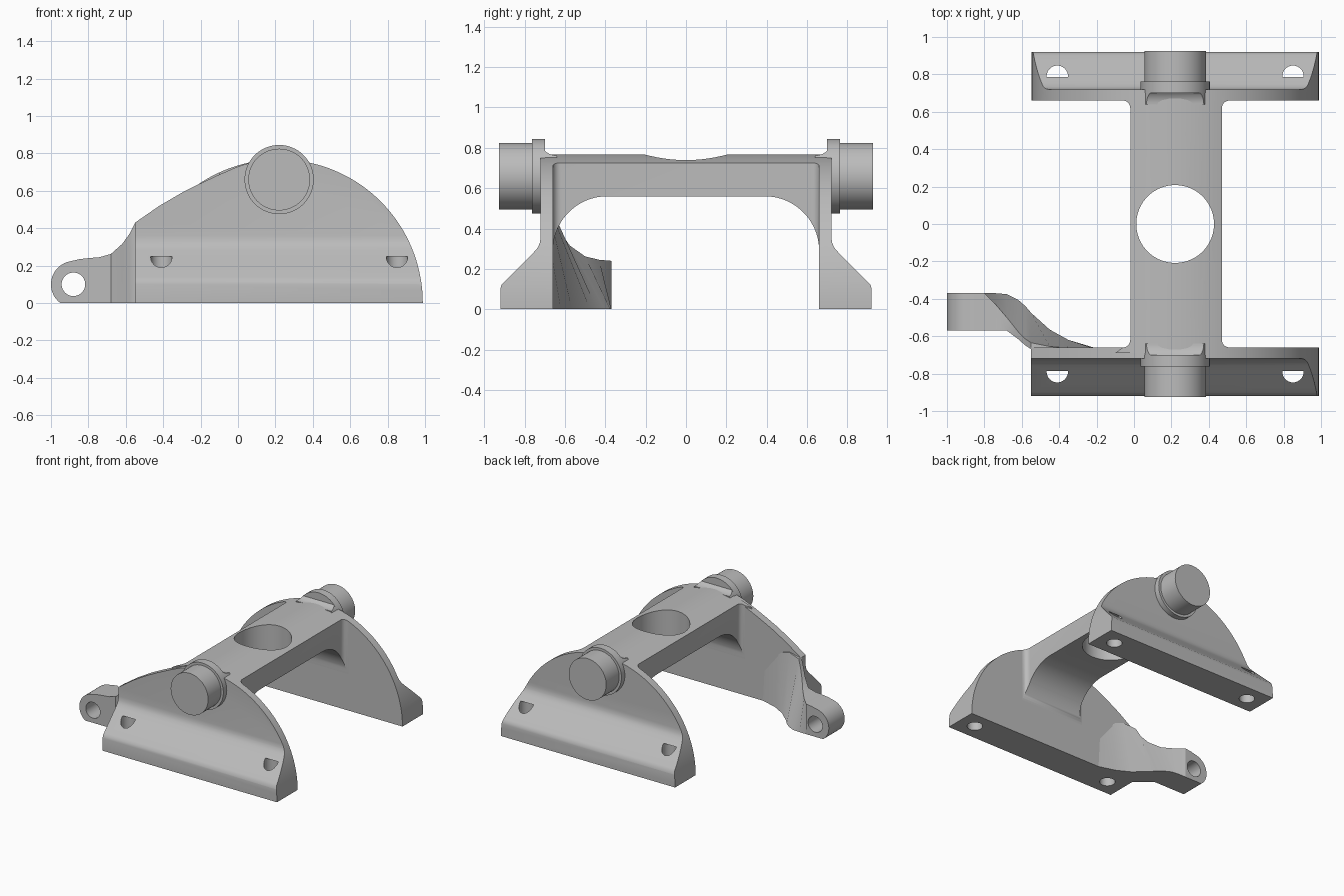
import bpy, bmesh
from math import sin, cos, pi, radians

cube = bpy.data.objects.get("Cube")
if cube:
    bpy.data.objects.remove(cube, do_unlink=True)

grey = bpy.data.materials.new("cast_grey")
grey.use_nodes = True
COLOUR = (0.5, 0.5, 0.5, 1)
grey.diffuse_color = COLOUR
grey.node_tree.nodes["Principled BSDF"].inputs["Base Color"].default_value = COLOUR

CX, R = 0.22, 0.768      # centre and radius of the arched outline
BOSS_Z = 0.66


def make(name, rings):
    """Close a stack of equal point rings into a solid."""
    bm = bmesh.new()
    vs = [[bm.verts.new(p) for p in ring] for ring in rings]
    n = len(vs[0])
    for a, b in zip(vs, vs[1:]):
        for i in range(n):
            j = (i + 1) % n
            bm.faces.new((a[i], a[j], b[j], b[i]))
    bm.faces.new(vs[0])
    bm.faces.new(vs[-1])
    bmesh.ops.recalc_face_normals(bm, faces=bm.faces)
    mesh = bpy.data.meshes.new(name)
    bm.to_mesh(mesh)
    bm.free()
    mesh.materials.append(grey)
    obj = bpy.data.objects.new(name, mesh)
    bpy.context.collection.objects.link(obj)
    return obj


def prism(name, pts, axis, lo, hi):
    place = {"x": lambda u, v, t: (t, u, v),
             "y": lambda u, v, t: (u, t, v),
             "z": lambda u, v, t: (u, v, t)}[axis]
    return make(name, [[place(u, v, t) for u, v in pts] for t in (lo, hi)])


def arc(cx, cy, r, a0, a1, n):
    return [(cx + r * cos(radians(a0 + (a1 - a0) * i / n)),
             cy + r * sin(radians(a0 + (a1 - a0) * i / n))) for i in range(n + 1)]


def circle(cx, cy, r, n=64):
    return arc(cx, cy, r, 0, 360, n)[:-1]


def combine(obj, tool, operation):
    mod = obj.modifiers.new("cut", "BOOLEAN")
    mod.operation, mod.solver, mod.object = operation, "EXACT", tool
    bpy.context.view_layer.objects.active = obj
    bpy.ops.object.modifier_apply(modifier=mod.name)
    bpy.data.objects.remove(tool, do_unlink=True)


parts = []

# Outlines of the two side plates
half_round = arc(CX, 0, R, 0, 180, 72)
sloped = arc(CX, 0, R, 0, 100, 40) + [
    (0.0, 0.73), (-0.1, 0.687), (-0.2, 0.64), (-0.3, 0.59), (-0.42, 0.52),
    (-0.55, 0.43), (-0.55, 0)]

# Plate cross-section with a sloping foot
foot = [(0.66, 0), (0.92, 0), (0.92, 0.1), (0.915, 0.12), (0.9, 0.137),
        (0.755, 0.282), (0.735, 0.305), (0.724, 0.33), (0.72, 0.36),
        (0.72, 0.8), (0.66, 0.8)]

for side, s, outline in (("front", -1, sloped), ("back", 1, half_round)):
    plate = prism(side + "_plate", [(s * y, z) for y, z in foot], "x", -0.8, 1.2)
    combine(plate, prism("tool", outline, "y", -1.2, 1.2), "INTERSECT")
    # Blind bolt holes that break out through the slope
    for x in (-0.41, 0.85):
        combine(plate, prism("tool", circle(x, s * 0.79, 0.057, 40), "z", -0.1, 0.25),
                "DIFFERENCE")
    parts.append(plate)

    # Round boss, collar and the swept shoulder behind it
    parts.append(prism(side + "_boss", circle(CX, BOSS_Z, 0.165), "y", s * 0.7, s * 0.926))
    parts.append(prism(side + "_collar", circle(CX, BOSS_Z, 0.185), "y", s * 0.70, s * 0.763))
    sweep = [(0.715, 0.6), (0.64, 0.6)] + arc(0.64, 0.85, 0.088, -90, -8, 12) + [(0.735, 0.85), (0.735, 0.6)]
    shoulder = prism(side + "_shoulder", [(s * y, z) for y, z in sweep[1:]], "x", -0.1, 0.6)
    combine(shoulder, prism("tool", circle(CX, BOSS_Z, 0.184), "y", -1, 1), "INTERSECT")
    parts.append(shoulder)

# Bridge: arched underside, filleted corners, rounded top, centre hole
under = arc(0.39, 0.29, 0.27, 0, 90, 20)
arch = [(0.69, 0.85), (0.69, 0.29)] + under
arch += [(-y, z) for y, z in reversed(arch)]
bridge = prism("bridge", arch, "x", -0.2, 0.7)
corner = arc(0.51, 0.62, 0.04, 180, 90, 8) + [(0.55, 0.69)]
right = [(x, -y) for x, y in reversed(corner)] + corner
plan = right + [(2 * 0.225 - x, y) for x, y in reversed(right)]
combine(bridge, prism("tool", plan, "z", -0.2, 1), "INTERSECT")
combine(bridge, prism("tool", half_round, "y", -1, 1), "INTERSECT")
combine(bridge, prism("tool", circle(CX, 0, 0.208, 72), "z", -0.2, 1), "DIFFERENCE")
parts.append(bridge)

# Pierced lug on the end of the arm
lug_outline = arc(-0.875, 0.1, 0.125, 233, 100, 24) + [(-0.85, 0.234), (-0.8, 0.24), (-0.8, 0)]
lug = prism("arm_lug", lug_outline, "y", -0.57, -0.37)
combine(lug, prism("tool", circle(-0.88, 0.1, 0.063, 40), "y", -1, 0), "DIFFERENCE")
parts.append(lug)

# Curved arm: x, front y, lower back y, upper back y, top z
sections = [
    (-0.8, -0.57, -0.37, -0.37, 0.24),
    (-0.74, -0.57, -0.37, -0.43, 0.245),
    (-0.68, -0.57, -0.375, -0.5, 0.262),
    (-0.62, -0.615, -0.405, -0.575, 0.315),
    (-0.58, -0.65, -0.44, -0.615, 0.37),
    (-0.55, -0.67, -0.475, -0.635, 0.43),
    (-0.45, -0.69, -0.565, -0.655, 0.45),
    (-0.35, -0.69, -0.62, -0.663, 0.42),
    (-0.2, -0.69, -0.665, -0.67, 0.3)]
parts.append(make("arm", [[(x, f, 0), (x, b, 0), (x, t, z), (x, f, z)]
                          for x, f, b, t, z in sections]))

# Smooth curves, keep machined edges sharp
bpy.ops.object.select_all(action="DESELECT")
for p in parts:
    p.select_set(True)
bpy.context.view_layer.objects.active = parts[0]
bpy.ops.object.shade_smooth_by_angle(angle=radians(30))
